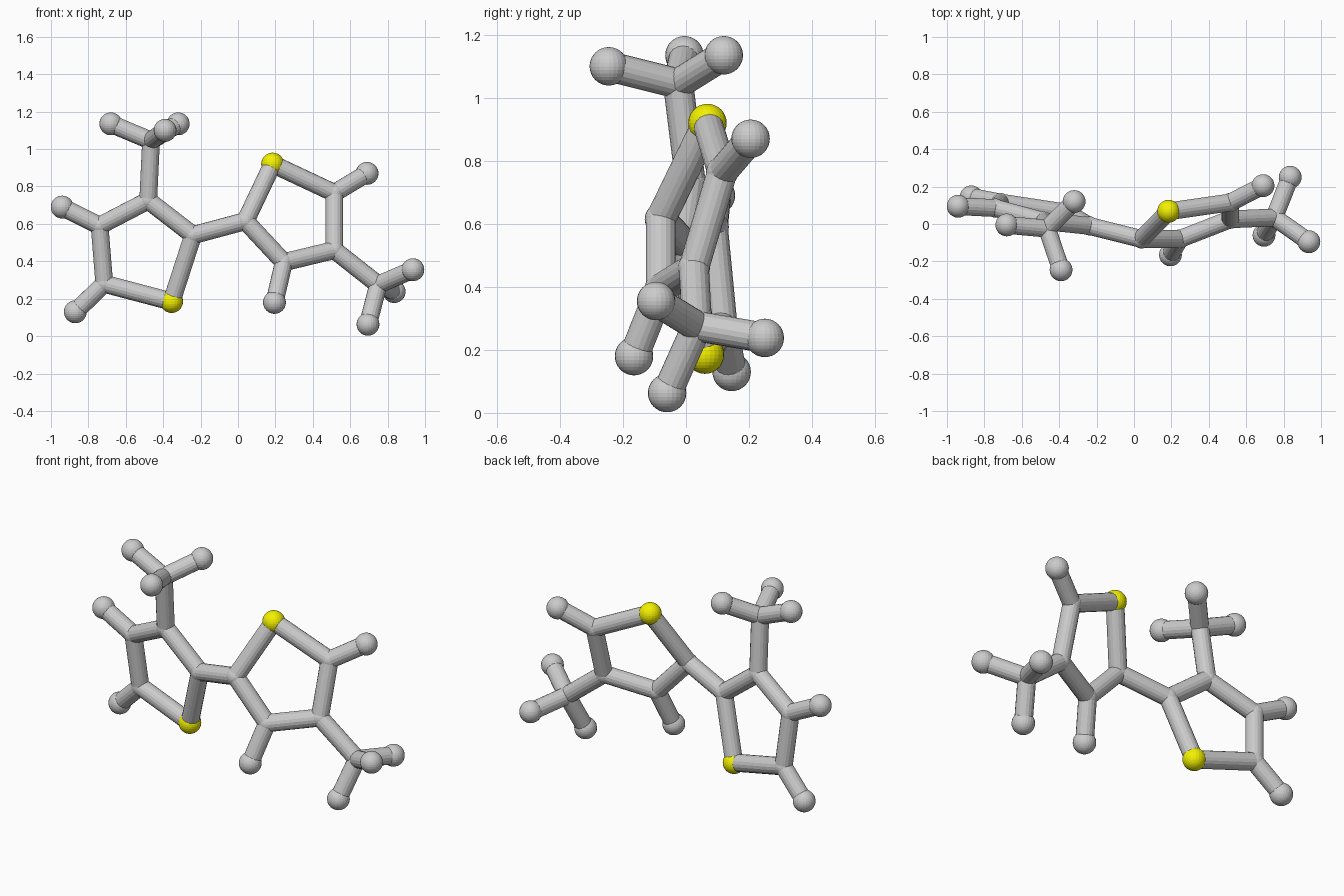
import bpy
from mathutils import Vector

if "Cube" in bpy.data.objects:
    bpy.data.objects.remove(bpy.data.objects["Cube"])

BOND_R, JOINT_R, BALL_R = 0.048, 0.051, 0.061

yellow = bpy.data.materials.new("yellow")
yellow.diffuse_color = (0.9, 0.88, 0.0, 1)
yellow.use_nodes = True
yellow.node_tree.nodes["Principled BSDF"].inputs["Base Color"].default_value = yellow.diffuse_color


def ball(name, pos, radius, mat=None):
    bpy.ops.mesh.primitive_uv_sphere_add(segments=24, ring_count=16, radius=radius, location=pos)
    ob = bpy.context.object
    ob.name = name
    if mat:
        ob.data.materials.append(mat)


def rod(name, a, b):
    a, b = Vector(a), Vector(b)
    d = b - a
    bpy.ops.mesh.primitive_cylinder_add(vertices=18, radius=BOND_R, depth=d.length, location=(a + b) / 2)
    ob = bpy.context.object
    ob.name = name
    ob.rotation_euler = d.to_track_quat('Z', 'Y').to_euler()


def unit(side, ring, branches, tip_root, tips):
    """Five-sided ring (last corner is the yellow ball), side branches, three-pronged arm."""
    for i, p in enumerate(ring):
        rod(f"{side}_ring_rod", p, ring[(i + 1) % 5])
        if i < 4:
            ball(f"{side}_ring_joint", p, JOINT_R)
        else:
            ball(f"{side}_yellow_ball", p, BALL_R, yellow)
    for corner, end in branches:
        rod(f"{side}_branch_rod", ring[corner], end)
        ball(f"{side}_branch_ball", end, BALL_R)
    corner, hub = tip_root
    rod(f"{side}_arm_rod", ring[corner], hub)
    ball(f"{side}_arm_joint", hub, JOINT_R)
    for t in tips:
        rod(f"{side}_prong_rod", hub, t)
        ball(f"{side}_prong_ball", t, BALL_R)


# left ring
left = [(-0.24, -0.01, 0.54), (-0.48, 0.015, 0.725), (-0.74, 0.085, 0.59),
        (-0.715, 0.115, 0.28), (-0.355, 0.06, 0.185)]
unit("left", left,
     [(2, (-0.94, 0.095, 0.69)), (3, (-0.87, 0.145, 0.13))],
     (1, (-0.465, -0.025, 1.045)),
     [(-0.68, -0.005, 1.135), (-0.32, 0.12, 1.135), (-0.39, -0.245, 1.10)])

# right ring
right = [(0.04, -0.08, 0.615), (0.245, -0.08, 0.395), (0.515, 0.025, 0.46),
         (0.515, 0.115, 0.765), (0.185, 0.068, 0.92)]
unit("right", right,
     [(1, (0.195, -0.165, 0.18)), (3, (0.69, 0.205, 0.87))],
     (2, (0.75, 0.035, 0.275)),
     [(0.935, -0.095, 0.355), (0.835, 0.25, 0.238), (0.695, -0.06, 0.063)])

# link between the rings
rod("link_rod", left[0], right[0])
